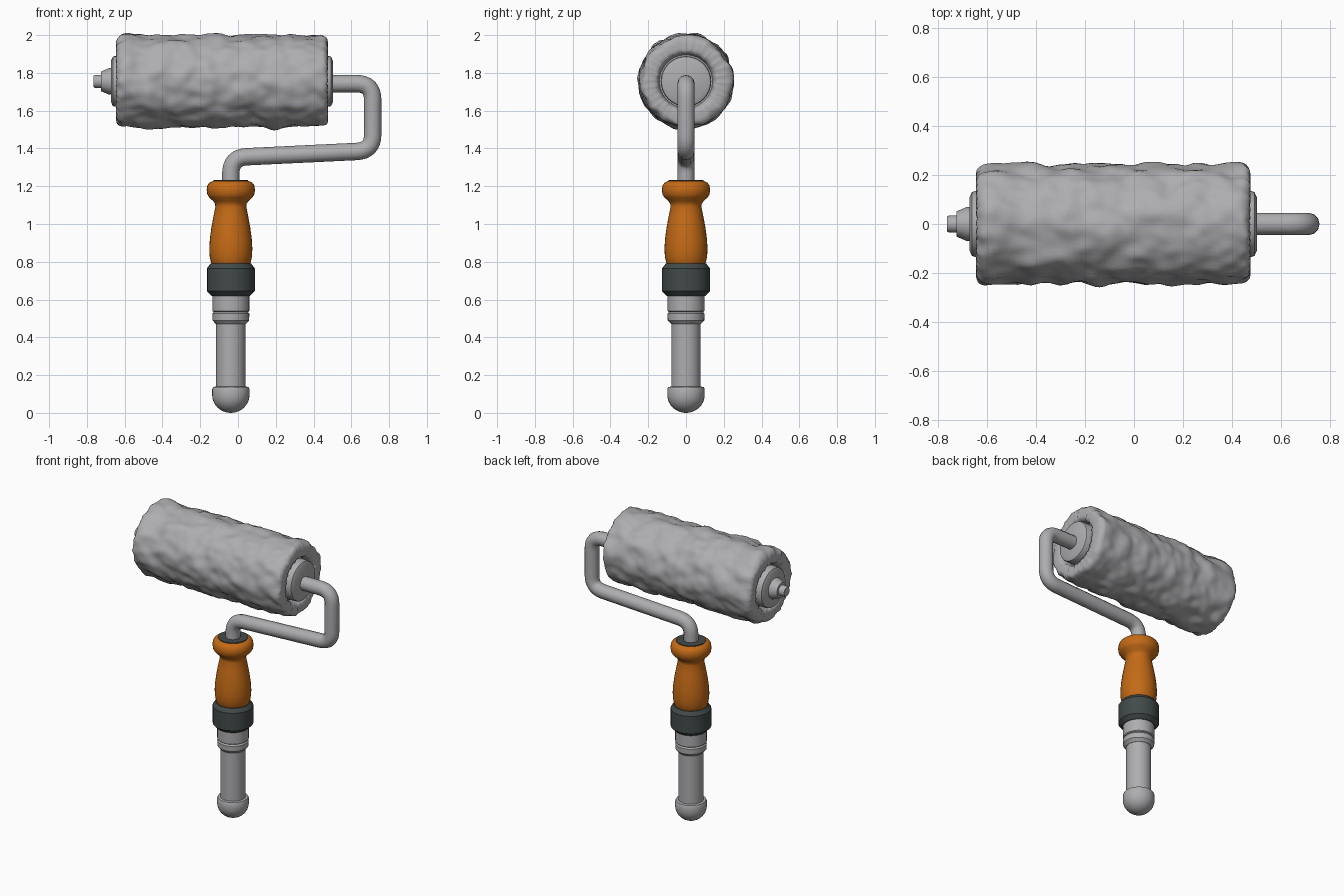
import bpy, bmesh, math
from mathutils import Vector, noise

if "Cube" in bpy.data.objects:
    bpy.data.objects.remove(bpy.data.objects["Cube"])


def material(name, rgb):
    m = bpy.data.materials.new(name)
    m.diffuse_color = (*rgb, 1)
    m.use_nodes = True
    m.node_tree.nodes["Principled BSDF"].inputs["Base Color"].default_value = m.diffuse_color
    return m


GREY = material("light grey", (0.42, 0.42, 0.435))
ORANGE = material("orange", (0.55, 0.145, 0.008))
DARK = material("dark grey", (0.055, 0.068, 0.068))

HX = -0.038                              # handle axis
ROLL = Vector((-0.085, 0, 1.755))        # roller centre


def finish(ob, mat, angle=35):
    ob.data.materials.clear()
    ob.data.materials.append(mat)
    bpy.ops.object.select_all(action='DESELECT')
    ob.select_set(True)
    bpy.context.view_layer.objects.active = ob
    bpy.ops.object.shade_smooth_by_angle(angle=math.radians(angle))


def lathe(name, profile, mat, origin, axis='Z', segs=32, shift=None, angle=35):
    """Revolve (distance along axis, radius) points; the ends are capped."""
    bm = bmesh.new()
    rings = []
    for t, r in profile:
        ring = []
        for i in range(segs):
            a = 2 * math.pi * i / segs
            u, v = r * math.cos(a), r * math.sin(a)
            p = Vector((u, v, t)) if axis == 'Z' else Vector((t, u, v))
            if shift:
                p = shift(p)
            ring.append(bm.verts.new(p + Vector(origin)))
        rings.append(ring)
    for a, b in zip(rings, rings[1:]):
        for i in range(segs):
            j = (i + 1) % segs
            bm.faces.new((a[i], a[j], b[j], b[i]))
    bm.faces.new(rings[0])
    bm.faces.new(rings[-1])
    bmesh.ops.recalc_face_normals(bm, faces=bm.faces)
    me = bpy.data.meshes.new(name)
    bm.to_mesh(me)
    bm.free()
    ob = bpy.data.objects.new(name, me)
    bpy.context.collection.objects.link(ob)
    finish(ob, mat, angle)
    return ob


# Woolly roller sleeve: rounded cylinder with noise bumps
def fluff(p):
    radial = Vector((0, p.y, p.z))
    r = radial.length
    n = noise.noise(p * 9) + 0.5 * noise.noise(p * 19 + Vector((3, 1, 7)))
    q = p + radial.normalized() * 0.019 * n * min(1, max(0, (r - 0.14) / 0.06))
    edge = max(0, (abs(p.x) - 0.5) / 0.06)
    if edge and r > 0.15:                 # scalloped tufts around both ends
        a = math.atan2(p.z, p.y)
        tuft = math.cos(18 * a + 2 * noise.noise(p * 5))
        q.x += math.copysign(0.007 * edge * tuft, p.x)
        q -= radial.normalized() * 0.004 * edge * (1 - tuft)
    return q


L, R, F = 0.555, 0.243, 0.035
end = [(L - 0.05, 0.140), (L - 0.02, 0.146), (L - 0.005, 0.158), (L, 0.175), (L, 0.19)]
end += [(L - F + F * math.cos(a), R - F + F * math.sin(a))
        for a in (math.pi / 2 * k / 5 for k in range(6))]
body = [(-(L - F) + 2 * (L - F) * k / 56, R) for k in range(1, 56)]
lathe("roller_sleeve", [(-t, r) for t, r in end] + body + end[::-1],
      GREY, ROLL, 'X', 96, fluff, 60)

# End caps on both sides of the sleeve
for side, name in ((-1, "left_end_cap"), (1, "right_end_cap")):
    lathe(name, [(side * t, r) for t, r in
                 ((0.48, 0.134), (0.568, 0.134), (0.578, 0.13), (0.588, 0.108))],
          GREY, ROLL, 'X', 32)

# Axle nut and tip
lathe("axle_nut", [(-0.57, 0.07), (-0.598, 0.07), (-0.64, 0.052)], GREY, ROLL, 'X', 12)
lathe("axle_tip", [(-0.62, 0.035), (-0.672, 0.035), (-0.68, 0.03)], GREY, ROLL, 'X', 16)


# Bent wire frame: path with rounded corners, swept with a round section
def rounded_path(pts, radius, steps=8):
    out = [pts[0]]
    for a, b, c in zip(pts, pts[1:], pts[2:]):
        p = b + (a - b).normalized() * radius
        q = b + (c - b).normalized() * radius
        for k in range(steps + 1):
            t = k / steps
            out.append(p * (1 - t) ** 2 + b * 2 * t * (1 - t) + q * t * t)
    return out + [pts[-1]]


corners = [Vector((x, 0, z)) for x, z in
           ((0.44, 1.743), (0.713, 1.743), (0.713, 1.388), (HX, 1.352), (HX, 1.15))]
path = rounded_path(corners, 0.085)
curve = bpy.data.curves.new("wire_frame", 'CURVE')
curve.dimensions = '3D'
curve.bevel_depth = 0.046
curve.bevel_resolution = 4
curve.use_fill_caps = True
spline = curve.splines.new('POLY')
spline.points.add(len(path) - 1)
for pt, co in zip(spline.points, path):
    pt.co = (*co, 1)
wire = bpy.data.objects.new("wire_frame", curve)
bpy.context.collection.objects.link(wire)
bpy.context.view_layer.objects.active = wire
wire.select_set(True)
bpy.ops.object.convert(target='MESH')
finish(bpy.context.view_layer.objects.active, GREY)

# Handle parts, all turned on the same upright axis
AXIS = (HX, 0, 0)
lathe("handle_grip", [
    (0.78, 0.098), (0.80, 0.106), (0.83, 0.112), (0.87, 0.114), (0.92, 0.111),
    (0.98, 0.103), (1.04, 0.092), (1.09, 0.082), (1.105, 0.083), (1.12, 0.092),
    (1.14, 0.114), (1.155, 0.124), (1.18, 0.128), (1.205, 0.124), (1.22, 0.112),
    (1.227, 0.095)], ORANGE, AXIS, angle=50)
lathe("grip_top_plate", [(1.20, 0.092), (1.232, 0.092)], DARK, AXIS)
lathe("collar", [(0.62, 0.102), (0.645, 0.127), (0.765, 0.127), (0.79, 0.108)],
      DARK, AXIS, segs=24)
lathe("socket_sleeve", [(0.535, 0.092), (0.54, 0.098), (0.66, 0.098)], GREY, AXIS)
lathe("socket_ring", [(0.47, 0.079), (0.49, 0.097), (0.525, 0.098), (0.535, 0.09)],
      GREY, AXIS)
lathe("handle_tube", [(0.08, 0.078), (0.56, 0.078)], GREY, AXIS)

# Rounded knob closing the bottom
dome = [(0.095 * (1 - math.cos(a)), 0.099 * math.sin(a))
        for a in (math.pi / 2 * k / 8 for k in range(1, 9))]
lathe("end_knob", [(0, 0.004)] + dome + [(0.125, 0.099), (0.137, 0.094), (0.14, 0.076)],
      GREY, AXIS, angle=40)
